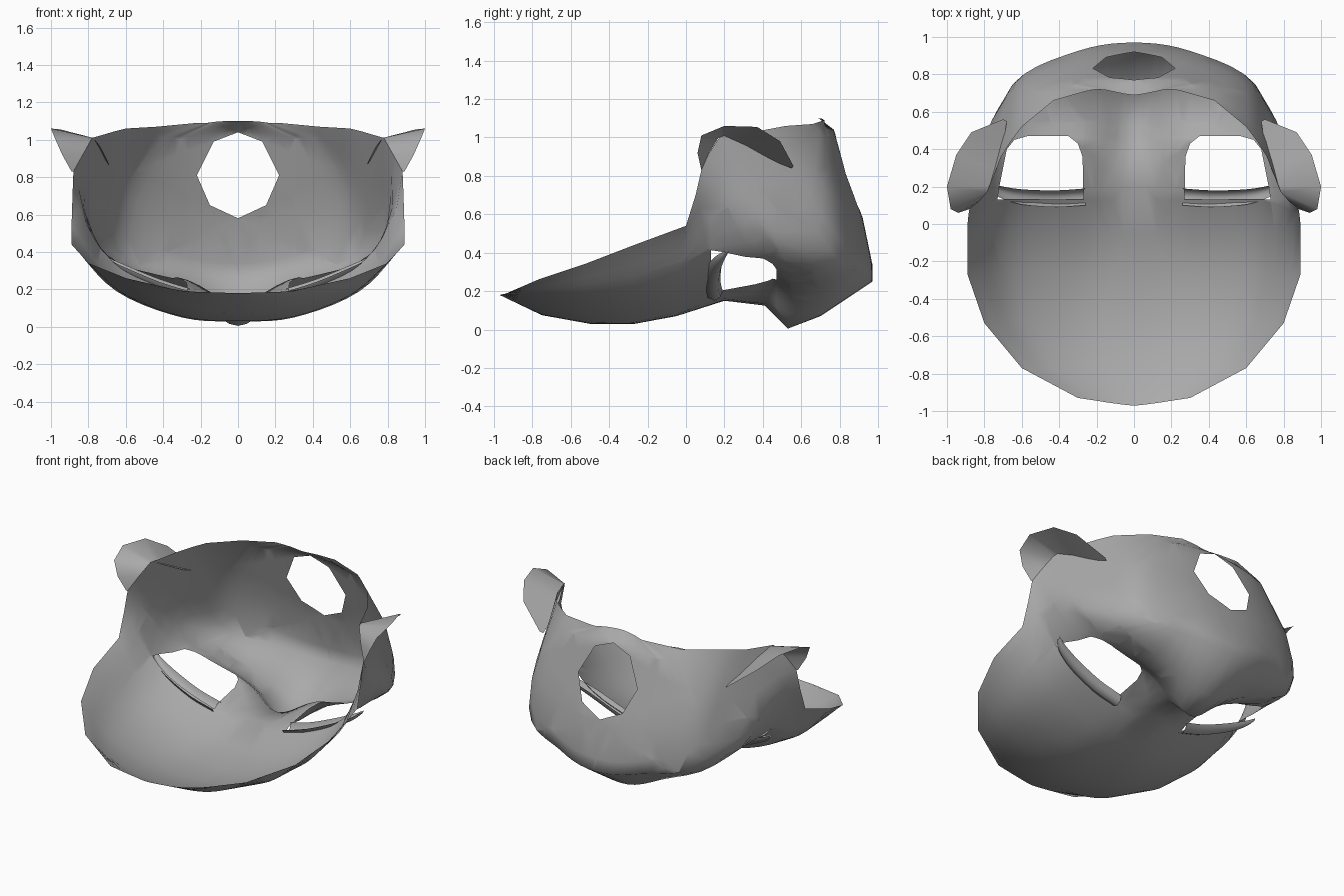
import bpy, bmesh
from mathutils import Vector

cube = bpy.data.objects.get("Cube")
if cube:
    bpy.data.objects.remove(cube, do_unlink=True)

grey = bpy.data.materials.new("mask grey")
grey.use_nodes = True
GREY = (0.4, 0.4, 0.4, 1)
grey.diffuse_color = GREY
grey.node_tree.nodes["Principled BSDF"].inputs["Base Color"].default_value = GREY


def spline(points, steps):
    """Smooth curve through the points."""
    p = [Vector(q) for q in points]
    p = [2 * p[0] - p[1]] + p + [2 * p[-1] - p[-2]]
    out = []
    for a, b, c, d in zip(p, p[1:], p[2:], p[3:]):
        for i in range(steps):
            t = i / steps
            out.append(0.5 * (2 * b + (c - a) * t + (2 * a - 5 * b + 4 * c - d) * t**2
                              + (3 * b - a - 3 * c + d) * t**3))
    return out + [p[-2]]


def mirrored(points):
    return [Vector((-p[0], p[1], p[2])) for p in points]


def loft(bm, rows):
    grid = [[bm.verts.new(p) for p in row] for row in rows]
    for r, s in zip(grid, grid[1:]):
        for i in range(len(r) - 1):
            bm.faces.new((r[i], s[i], s[i + 1], r[i + 1]))


def finish(bm, name, angle):
    mesh = bpy.data.meshes.new(name)
    bm.to_mesh(mesh)
    bm.free()
    obj = bpy.data.objects.new(name, mesh)
    bpy.context.collection.objects.link(obj)
    mesh.materials.append(grey)
    bpy.ops.object.select_all(action='DESELECT')
    obj.select_set(True)
    bpy.context.view_layer.objects.active = obj
    bpy.ops.object.shade_smooth_by_angle(angle=angle)


def cut_hole(bm, outline, axis, near):
    """Cut a convex outline, extruded along the axis, out of the faces that pass near()."""
    pts = [Vector(p) for p in outline]
    middle = sum(pts, Vector()) / len(pts)
    planes = []
    for a, b in zip(pts, pts[1:] + pts[:1]):
        n = (b - a).cross(axis).normalized()
        planes.append((a, n if n.dot(a - middle) > 0 else -n))
    for co, no in planes:
        faces = [f for f in bm.faces if near(f.calc_center_median())]
        geom = set(faces)
        for f in faces:
            geom.update(f.edges)
            geom.update(f.verts)
        bmesh.ops.bisect_plane(bm, geom=list(geom), dist=1e-5, plane_co=co, plane_no=no)
    inside = [f for f in bm.faces if near(f.calc_center_median()) and
              all((f.calc_center_median() - co).dot(no) < 0 for co, no in planes)]
    bmesh.ops.delete(bm, geom=inside, context='FACES')


# Mask shell: four rails running from the brow edge, under the face, up to the chin edge
centre = [(-.97, .18), (-.75, .075), (-.5, .03), (-.27, .03), (-.05, .07), (.2, .15), (.41, .125),
          (.53, .005), (.7, .07), (.97, .25), (.97, .34), (.92, .58), (.77, 1.04), (.69, 1.1)]
inner = [(.1, -.96, .183), (.25, -.76, .1), (.3, -.5, .055), (.3, -.27, .05), (.3, -.04, .1),
         (.3, .17, .21), (.27, .45, .25), (.25, .55, .17), (.3, .7, .17), (.3, .91, .29),
         (.3, .925, .38), (.3, .885, .6), (.22, .765, 1.02), (.1, .705, 1.098)]
outer = [(.2, -.945, .186), (.45, -.77, .17), (.6, -.52, .17), (.65, -.27, .19), (.67, -.03, .25),
         (.68, .13, .36), (.71, .4, .39), (.75, .49, .42), (.73, .61, .42), (.65, .745, .42),
         (.63, .76, .52), (.58, .755, .7), (.4, .72, 1.01), (.17, .72, 1.09)]
rim = [(.3, -.93, .19), (.6, -.77, .26), (.8, -.53, .34), (.89, -.27, .44), (.89, 0, .54),
       (.885, .05, .7), (.88, .08, .83), (.83, .12, .92), (.78, .18, 1.01), (.71, .36, 1.03),
       (.66, .44, 1.045), (.6, .52, 1.06), (.43, .66, 1.07), (.22, .72, 1.09)]
rows = []
for (y, z), a, b, c in zip(centre, inner, outer, rim):
    half = [a, b, c]
    rows.append(spline(mirrored(half[::-1]) + [(0, y, z)] + half, 5))

shell = bmesh.new()
loft(shell, rows)

# Eye holes and the round opening in the chin wall
eye = [(.27, .13, 0), (.275, .36, 0), (.3, .43, 0), (.35, .47, 0), (.57, .47, 0),
       (.64, .45, 0), (.68, .4, 0), (.7, .3, 0), (.72, .2, 0), (.73, .13, 0)]
for side, outline in ((1, eye), (-1, mirrored(eye))):
    cut_hole(shell, outline, Vector((0, 0, 1)),
             lambda c: c.x * side > 0.1 and -.1 < c.y < .62 and c.z < .6)
half = [(.13, 0, .99), (.22, 0, .81), (.15, 0, .65)]
opening = [(0, 0, 1.04)] + half + [(0, 0, .58)] + mirrored(half[::-1])
cut_hole(shell, opening, Vector((0, 1, 0)),
         lambda c: c.y > .6 and c.z > .3 and abs(c.x) < .5)
bmesh.ops.recalc_face_normals(shell, faces=shell.faces)
finish(shell, "mask_shell", 3.1)

# Ears: thin leaves flaring out from the rim, their back ends tucked inside the side walls
base = [(.88, .08, .83), (.83, .12, .92), (.785, .17, 1.0), (.775, .2, 1.01), (.735, .29, .96),
        (.7, .42, .89), (.68, .55, .84)]
tip = [(.89, .08, .83), (.94, .06, .92), (.98, .08, 1.01), (1, .2, 1.06), (.95, .37, 1.055),
       (.87, .49, .98), (.7, .56, .85)]

# Eyelids: rolled strips along the brow side of each eye hole
lid = spline([(.26, .14, .195), (.42, .13, .245), (.6, .14, .32), (.72, .17, .375),
              (.78, .21, .41)], 3)
section = [(-.04, -.005), (-.025, -.03), (.01, -.045), (.04, -.025), (.05, .01)]
lid_rows = []
for i, p in enumerate(lid):
    w = 1 - .75 * (i / (len(lid) - 1)) ** 3
    lid_rows.append([p + Vector((0, dy * w, dz * w)) for dy, dz in section])

for side in ("left", "right"):
    for name, part in (("ear", [base, tip]), ("eyelid", lid_rows)):
        bm = bmesh.new()
        loft(bm, part if side == "left" else [mirrored(r) for r in part])
        bmesh.ops.remove_doubles(bm, verts=bm.verts, dist=.0005)
        bmesh.ops.recalc_face_normals(bm, faces=bm.faces)
        finish(bm, side + "_" + name, 1.2)
